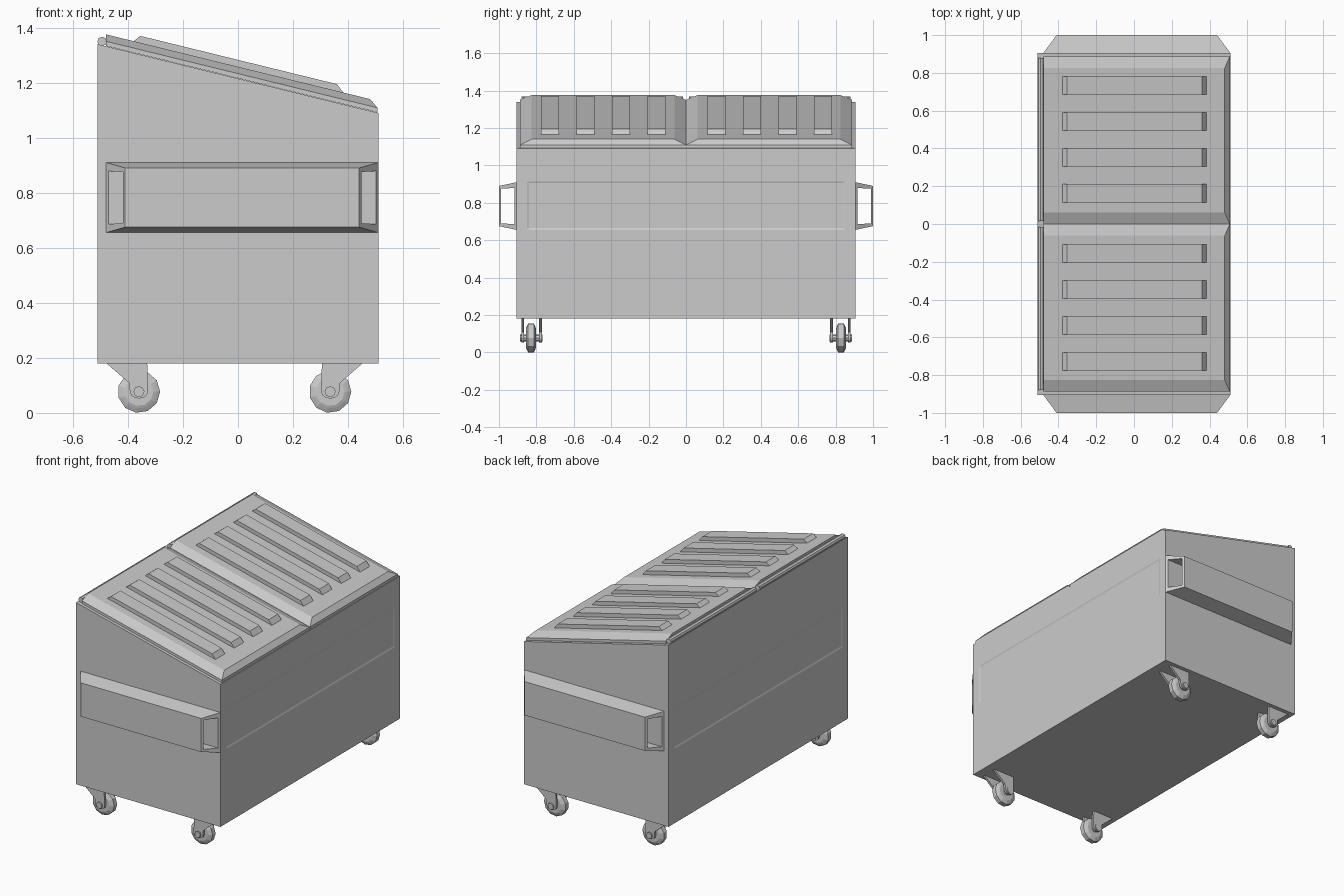
import bpy, bmesh
from math import sin, cos, pi

if "Cube" in bpy.data.objects:
    bpy.data.objects.remove(bpy.data.objects["Cube"])


def loft(name, rings, closed=False, smooth=None):
    """Skin a list of equal-length rings; cap the ends unless closed on itself."""
    bm = bmesh.new()
    vs = [[bm.verts.new(p) for p in r] for r in rings]
    n = len(vs[0])
    pairs = list(zip(vs, vs[1:])) + ([(vs[-1], vs[0])] if closed else [])
    for a, b in pairs:
        for i in range(n):
            j = (i + 1) % n
            bm.faces.new((a[i], a[j], b[j], b[i]))
    if not closed:
        bm.faces.new(vs[0])
        bm.faces.new(vs[-1])
    return finish(name, bm)


def finish(name, bm):
    bmesh.ops.recalc_face_normals(bm, faces=bm.faces)
    me = bpy.data.meshes.new(name)
    bm.to_mesh(me)
    bm.free()
    ob = bpy.data.objects.new(name, me)
    bpy.context.collection.objects.link(ob)
    return ob


def prism(name, profile, y0, y1):
    return loft(name, [[(x, y, z) for x, z in profile] for y in (y0, y1)])


def turned(name, cx, cz, sections, sides):
    """Solid turned around a y axis; sections are (y, radius)."""
    return loft(name, [[(cx + r * cos(2 * pi * i / sides), y, cz + r * sin(2 * pi * i / sides))
                        for i in range(sides)] for y, r in sections])


def top(x):
    return 1.215 - 0.245 * x


# Container body with sloped top and a very shallow pressed band on both long sides
body = prism("container_body", [(-.51, .18), (.51, .18), (.51, top(.51)), (-.51, top(-.51))], -.905, .905)
bm = bmesh.new()
bm.from_mesh(body.data)
cuts = [((0, 0, z), (0, 0, 1)) for z in (.655, .665, .905, .915)]
cuts += [((0, y, 0), (0, 1, 0)) for y in (-.85, -.84, .84, .85)]
for co, no in cuts:
    bmesh.ops.bisect_plane(bm, geom=bm.verts[:] + bm.edges[:] + bm.faces[:], plane_co=co, plane_no=no)
for v in bm.verts:
    if abs(v.co.x) > .5 and .66 < v.co.z < .91 and abs(v.co.y) < .845:
        v.co.x *= .993
bm.to_mesh(body.data)
bm.free()


def slab(x0, x1, y0, y1, h):
    return [(x, y, top(x) + h) for x, y in ((x0, y0), (x1, y0), (x1, y1), (x0, y1))]


for s, side in ((-1, "front"), (1, "rear")):
    # Lid with bevelled border
    loft(f"{side}_lid", [slab(-.48, .507, s * .001, s * .887, .001),
                         slab(-.48, .507, s * .001, s * .887, .018),
                         slab(-.48, .48, s * .062, s * .825, .043)])
    # Raised lid ribs
    for k, y in enumerate((.16, .35, .54, .73)):
        y = s * y + .003
        loft(f"{side}_lid_rib_{k + 1}", [slab(-.387, .39, y - .048, y + .048, .035),
                                         slab(-.355, .36, y - .048, y + .048, .068)])
    # Hinge rod segment
    turned(f"{side}_hinge_rod", -.494, 1.35, [(s * .015, .017), (s * .88, .017)], 8)

    # Lifting sleeve: tapered tube with slanted open ends
    def section(xw, xo, t):
        d = (xo - xw) * t / .095
        return [(xw + d, s * (.905 + t), .655 + 1.6 * t + .012 * (t > 0)),
                (xw + d, s * (.905 + t), .91 - 1.6 * t - .012 * (t > 0)),
                (xo - d, s * (1 - t), .89 - t * 1.2),
                (xo - d, s * (1 - t), .675 + t * 1.2)]
    ends = ((-.48, -.41), (.51, .44))
    loft(f"{side}_lifting_sleeve", [section(*ends[0], 0), section(*ends[1], 0),
                                    section(*ends[1], .012), section(*ends[0], .012)], closed=True)

    # Casters
    for m, end in ((-1, "left"), (1, "right")):
        cx, cz = m * .3475 - .0125, .077
        label = f"{side}_{end}"
        wheel = turned(f"{label}_wheel", cx, cz,
                       [(s * .802, .052), (s * .806, .062), (s * .814, .077), (s * .844, .077),
                        (s * .852, .062), (s * .856, .052)], 11)
        turned(f"{label}_axle", cx, cz, [(s * .768, .02), (s * .888, .02)], 8)
        # Fork plates: vertical inner edge, diagonal brace outward, rounded foot
        arc = [(cx - m * .033 * cos(a * pi / 6), cz - .025 * sin(a * pi / 6)) for a in range(7)]
        plate = [(cx - m * .03, .182)] + arc + [(cx + m * .035, .108), (cx + m * .12, .182)]
        for tag, y in (("inner", .778), ("outer", .872)):
            prism(f"{label}_fork_plate_{tag}", plate, s * (y - .007), s * (y + .007))
